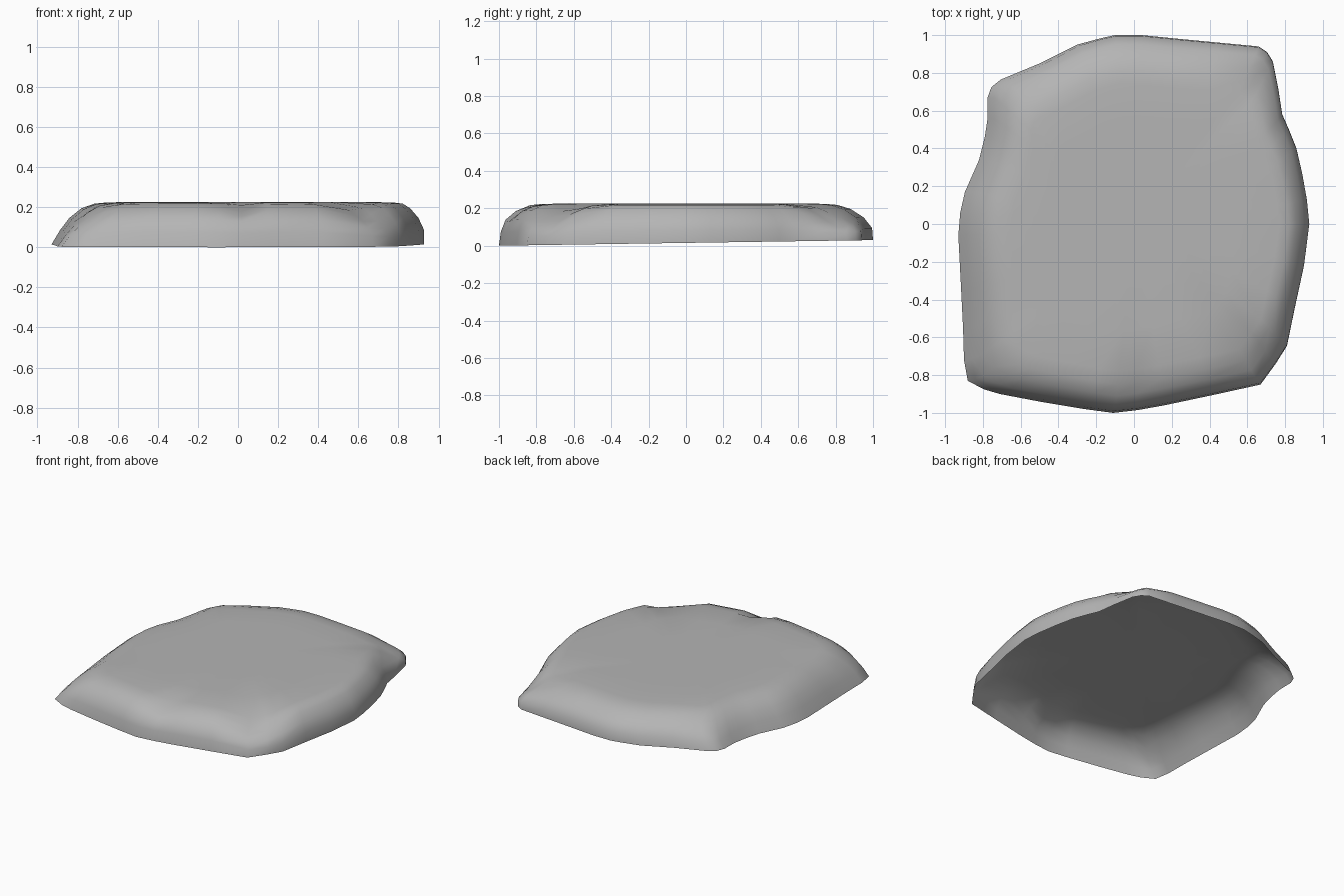
import bpy, bmesh, math

if "Cube" in bpy.data.objects:
    bpy.data.objects.remove(bpy.data.objects["Cube"])

# plan outline of the slab, counter-clockwise
OUTLINE = [(.928, 0), (.915, .13), (.89, .27), (.86, .40), (.82, .50), (.785, .58),
           (.765, .71), (.735, .86), (.705, .91), (.66, .94), (.45, .96), (.24, .98),
           (.04, 1), (-.10, 1), (-.17, .985), (-.30, .95), (-.5, .85), (-.705, .765),
           (-.755, .725), (-.775, .67), (-.775, .56), (-.79, .46), (-.82, .34),
           (-.895, .17), (-.92, .06), (-.93, -.06), (-.915, -.35), (-.905, -.55),
           (-.9, -.72), (-.88, -.83), (-.795, -.875), (-.71, -.90), (-.5, -.94),
           (-.26, -.98), (-.11, -1), (.02, -.985), (.16, -.96), (.42, -.905), (.67, -.85),
           (.75, -.74), (.81, -.645), (.85, -.45), (.90, -.22)]

# wall profile: height fraction, then scale towards right, left, back, front
PROFILE = [(0, 1, 1, 1, 1),
           (.33, 1, .955, .995, .99),
           (.62, .97, .905, .95, .965),
           (.85, .925, .84, .88, .91),
           (.96, .885, .77, .81, .85),
           (.99, .83, .70, .74, .78),
           (1, .6, .52, .55, .56),
           (1, .3, .26, .28, .28)]

# worn spots: x, y, radius, depth
DENTS = [(.02, -.87, .09, .05), (.68, -.74, .16, .09), (.72, .80, .16, .09),
         (-.82, -.78, .14, .07), (-.80, -.48, .12, .03), (-.72, .68, .12, .05)]
TOP = .226


def height(x, y, f):
    base = .015 * (y + 1)
    dent = sum(d * math.exp(-((x - a) ** 2 + (y - b) ** 2) / r ** 2) for a, b, r, d in DENTS)
    return base + (TOP - base - dent) * f


bm = bmesh.new()
rings = []
for f, right, left, back, front in PROFILE:
    ring = []
    for px, py in OUTLINE:
        x = px * (right if px > 0 else left)
        y = py * (back if py > 0 else front)
        ring.append(bm.verts.new((x, y, height(x, y, f))))
    rings.append(ring)

# walls and top; the underside is open
n = len(OUTLINE)
for lo, hi in zip(rings, rings[1:]):
    for i in range(n):
        j = (i + 1) % n
        bm.faces.new((lo[i], lo[j], hi[j], hi[i]))
centre = bm.verts.new((0, 0, TOP))
for i in range(n):
    bm.faces.new((rings[-1][i], rings[-1][(i + 1) % n], centre))
for face in bm.faces:
    face.smooth = True

mesh = bpy.data.meshes.new("stone_slab")
bm.to_mesh(mesh)
bm.free()
slab = bpy.data.objects.new("stone_slab", mesh)
bpy.context.collection.objects.link(slab)

# dark grey stone
stone = bpy.data.materials.new("grey_stone")
stone.diffuse_color = (.46, .46, .46, 1)
stone.use_nodes = True
stone.node_tree.nodes["Principled BSDF"].inputs["Base Color"].default_value = stone.diffuse_color
mesh.materials.append(stone)
